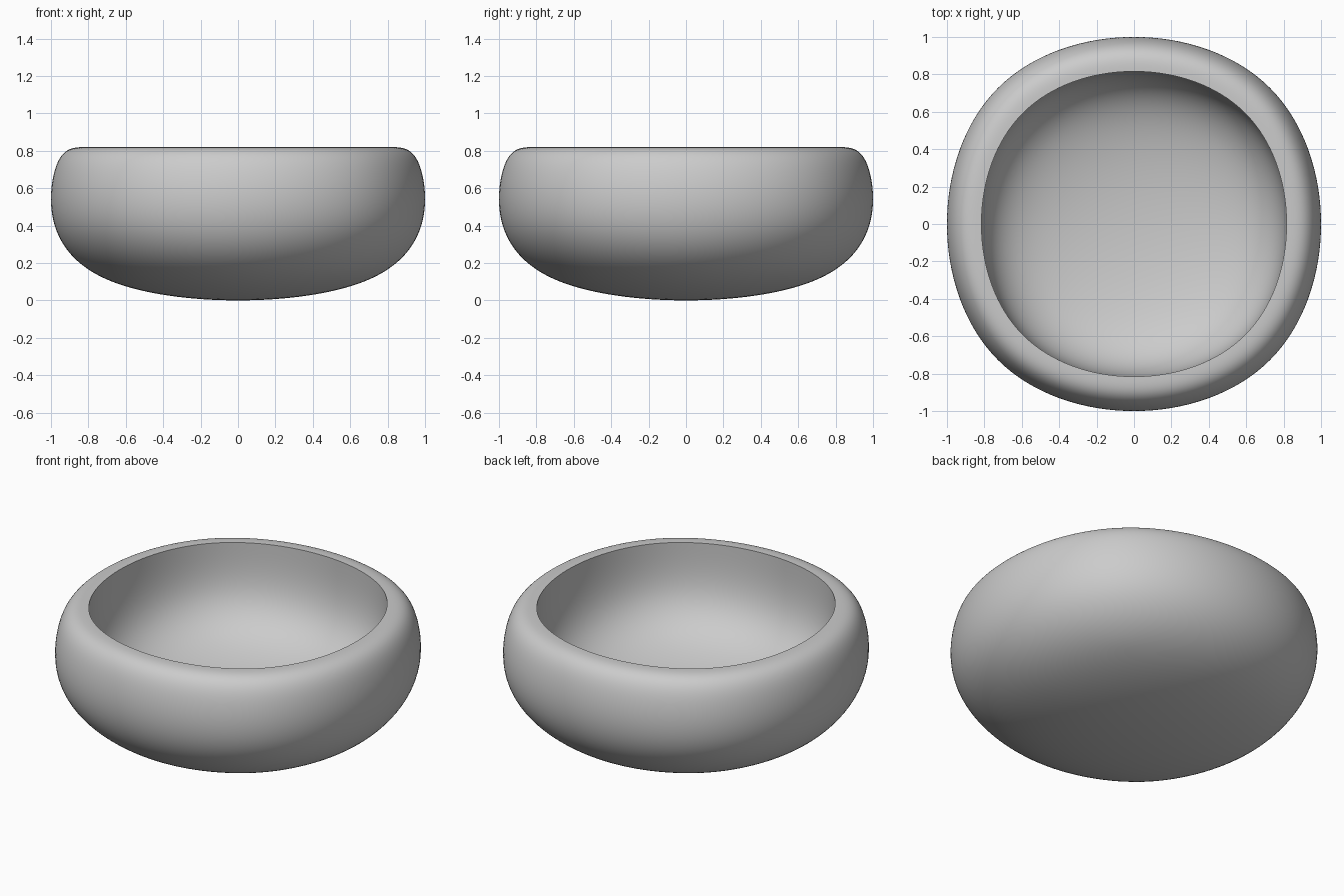
import bpy, bmesh

if "Cube" in bpy.data.objects:
    bpy.data.objects.remove(bpy.data.objects["Cube"])

S = 1.1125          # half width of the control cage
RIM = 0.89          # half width of the hollow
Z0, Z1 = -0.071, 0.82
FLOOR = 0.153       # cage height of the hollow's floor

# bowl: box cage with an inset hollow, rounded by subdivision
bm = bmesh.new()


def square(half, z):
    return [bm.verts.new((x * half, y * half, z))
            for x, y in ((-1, -1), (1, -1), (1, 1), (-1, 1))]


rings = [square(S, Z0), square(S, Z1), square(RIM, Z1), square(RIM, FLOOR)]
bm.faces.new(rings[0][::-1])
for low, high in zip(rings, rings[1:]):
    for i in range(4):
        j = (i + 1) % 4
        bm.faces.new((low[i], low[j], high[j], high[i]))
bm.faces.new(rings[-1])
for f in bm.faces:
    f.smooth = True

# sharp inner rim
crease = bm.edges.layers.float.new("crease_edge")
for i in range(4):
    bm.edges.get((rings[2][i], rings[2][(i + 1) % 4]))[crease] = 1.0

mesh = bpy.data.meshes.new("bowl")
bm.to_mesh(mesh)
bm.free()
bowl = bpy.data.objects.new("bowl", mesh)
bpy.context.collection.objects.link(bowl)

sub = bowl.modifiers.new("round", 'SUBSURF')
sub.levels = sub.render_levels = 5

# keep the inner rim crisp
bpy.context.view_layer.objects.active = bowl
bowl.select_set(True)
bpy.ops.object.modifier_apply(modifier="round")
bpy.ops.object.shade_smooth_by_angle()
